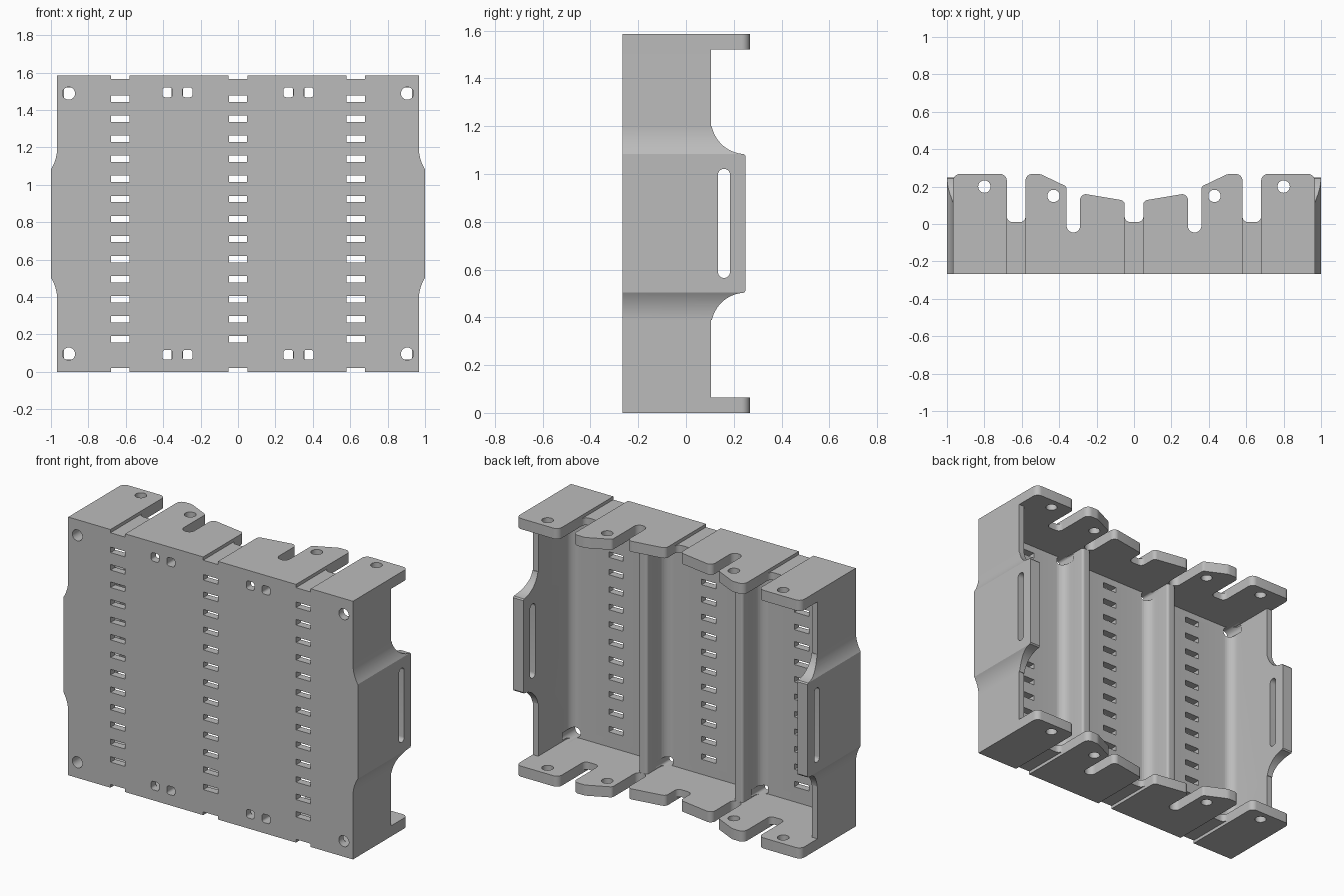
import bpy, bmesh, math
from mathutils import Vector

if "Cube" in bpy.data.objects:
    bpy.data.objects.remove(bpy.data.objects["Cube"])

H = 1.585            # overall height
FRONT = -0.266       # outer face of the front panel
INNER = FRONT + 0.045  # inner face of the front panel
SEG = 8

grey = bpy.data.materials.new("plain_grey")
grey.diffuse_color = (0.5, 0.5, 0.5, 1)
grey.use_nodes = True
grey.node_tree.nodes["Principled BSDF"].inputs["Base Color"].default_value = grey.diffuse_color


def rounded(points):
    """Turn (a, b, radius) corners into an outline with arcs."""
    out = []
    for i, (a, b, r) in enumerate(points):
        p = Vector((a, b))
        if r == 0:
            out.append((a, b))
            continue
        u = (Vector(points[i - 1][:2]) - p).normalized()
        v = (Vector(points[(i + 1) % len(points)][:2]) - p).normalized()
        half = math.acos(max(-1, min(1, u.dot(v)))) / 2
        c = p + (u + v).normalized() * (r / math.sin(half))
        s, e = p + u * (r / math.tan(half)) - c, p + v * (r / math.tan(half)) - c
        a0 = math.atan2(s.y, s.x)
        turn = (math.atan2(e.y, e.x) - a0 + math.pi) % (2 * math.pi) - math.pi
        for k in range(SEG + 1):
            t = a0 + turn * k / SEG
            out.append((c.x + r * math.cos(t), c.y + r * math.sin(t)))
    return out


def mirrored(half):
    """Close a right-hand half outline with its mirror image."""
    return rounded(half + [(-a, b, r) for a, b, r in reversed(half)])


def rect(a, b, w, h, r=0.0):
    return rounded([(a - w / 2, b - h / 2, r), (a + w / 2, b - h / 2, r),
                    (a + w / 2, b + h / 2, r), (a - w / 2, b + h / 2, r)])


def circle(a, b, r, n=32):
    return [(a + r * math.cos(2 * math.pi * k / n), b + r * math.sin(2 * math.pi * k / n))
            for k in range(n)]


def arc(ca, cb, r, start, end, n=12):
    return [(ca + r * math.cos(start + (end - start) * k / n),
             cb + r * math.sin(start + (end - start) * k / n)) for k in range(n + 1)]


def prism(name, outlines, plane, lo, hi):
    """Extrude outlines lying in a plane between two depths."""
    place = {"XY": lambda a, b, h: (a, b, h),
             "XZ": lambda a, b, h: (a, h, b),
             "YZ": lambda a, b, h: (h, a, b)}[plane]
    bm = bmesh.new()
    for pts in outlines:
        low = [bm.verts.new(place(a, b, lo)) for a, b in pts]
        top = [bm.verts.new(place(a, b, hi)) for a, b in pts]
        n = len(pts)
        bm.faces.new(low)
        bm.faces.new(top[::-1])
        for i in range(n):
            j = (i + 1) % n
            bm.faces.new((low[j], low[i], top[i], top[j]))
    bmesh.ops.recalc_face_normals(bm, faces=bm.faces)
    me = bpy.data.meshes.new(name)
    bm.to_mesh(me)
    bm.free()
    me.materials.append(grey)
    ob = bpy.data.objects.new(name, me)
    bpy.context.collection.objects.link(ob)
    return ob


def combine(ob, other, op):
    mod = ob.modifiers.new("combine", "BOOLEAN")
    mod.operation, mod.object, mod.solver = op, other, "EXACT"
    bpy.context.view_layer.objects.active = ob
    bpy.ops.object.modifier_apply(modifier=mod.name)
    bpy.data.objects.remove(other)


# Front panel, two ribs and side walls: one section extruded upward
body = prism("tray_body", [mirrored([
    (0.295, INNER, 0.06), (0.295, -0.045, 0.015), (0.355, -0.045, 0.015), (0.355, INNER, 0.06),
    (0.93, INNER, 0.06), (0.93, 0.105, 0), (0.967, 0.105, 0), (0.967, FRONT, 0)])],
    "XY", 0, H)

# Top and bottom flanges with their slotted tabs
flange = mirrored([
    (0.05, 0.01, 0.03), (0.05, 0.125, 0.025), (0.288, 0.165, 0.03),
    (0.288, -0.045, 0.0345), (0.36, -0.045, 0.0345), (0.36, 0.2, 0.02),
    (0.5, 0.267, 0.06), (0.58, 0.267, 0.035), (0.58, 0.01, 0.03),
    (0.68, 0.01, 0.03), (0.68, 0.267, 0.035), (0.967, 0.267, 0.035), (0.967, FRONT, 0)])
for z in (0, H - 0.065):
    combine(body, prism("flange", [flange], "XY", z, z + 0.065), "UNION")

# Side ears: bulged outward, with flared arcs above and below
Z0, Z1 = 0.503, 1.083
R = 0.217
sweep = math.asin(0.115 / R)
for s in (-1, 1):
    low = arc(0.967 + R, Z0 - 0.115, R, math.pi, math.pi - sweep)
    high = [(a, Z0 + Z1 - b) for a, b in reversed(low)]
    outline = [(0.93, Z0 - 0.115)] + low + high + [(0.93, Z1 + 0.115)]
    ear = prism("ear", [[(s * a, b) for a, b in outline]], "XZ", FRONT, 0.4)
    low = arc(0.25, Z0 - 0.145, 0.145, math.pi, math.pi / 2 + 0.1)
    high = [(a, Z0 + Z1 - b) for a, b in reversed(low)]
    side = ([(-0.4, Z0 - 0.145)] + low + [(0.243, Z0), (0.249, Z0 + 0.008)]
            + [(0.249, Z1 - 0.008), (0.243, Z1)] + high + [(-0.4, Z1 + 0.145)])
    combine(ear, prism("ear_side", [side], "YZ", -1.2, 1.2), "INTERSECT")
    combine(body, ear, "UNION")

# Long strap slots through the ears
combine(body, prism("strap_slot", [rect(0.159, 0.793, 0.05, 0.456, 0.024)], "YZ", -1.2, 1.2),
        "DIFFERENCE")

# Vent slots, cable holes and corner screw holes through the front panel
holes = [rect(x, 0.174 + 0.1072 * i, 0.098, 0.034) for x in (-0.63, 0, 0.63) for i in range(13)]
for s in (-1, 1):
    for z in (0.091, H - 0.091):
        holes += [rect(s * x, z, 0.054, 0.052, 0.015) for x in (0.27, 0.377)]
        holes.append(circle(s * 0.905, 0.096 if z < 1 else H - 0.096, 0.034))
combine(body, prism("panel_holes", holes, "XZ", -0.4, -0.13), "DIFFERENCE")

# Shallow grooves across both flanges
grooves = [rect(x, z, 0.1, 0.04) for x in (-0.63, 0, 0.63) for z in (0, H)]
combine(body, prism("grooves", grooves, "XZ", -0.4, 0.045), "DIFFERENCE")

# Screw holes through the flange tabs
screws = [circle(s * x, y, 0.033) for s in (-1, 1) for x, y in ((0.8, 0.2), (0.43, 0.15))]
combine(body, prism("tab_holes", screws, "XY", -0.1, H + 0.1), "DIFFERENCE")

# Smooth the arcs, keep the edges crisp
body.select_set(True)
bpy.context.view_layer.objects.active = body
bpy.ops.object.shade_smooth_by_angle(angle=math.radians(25))
